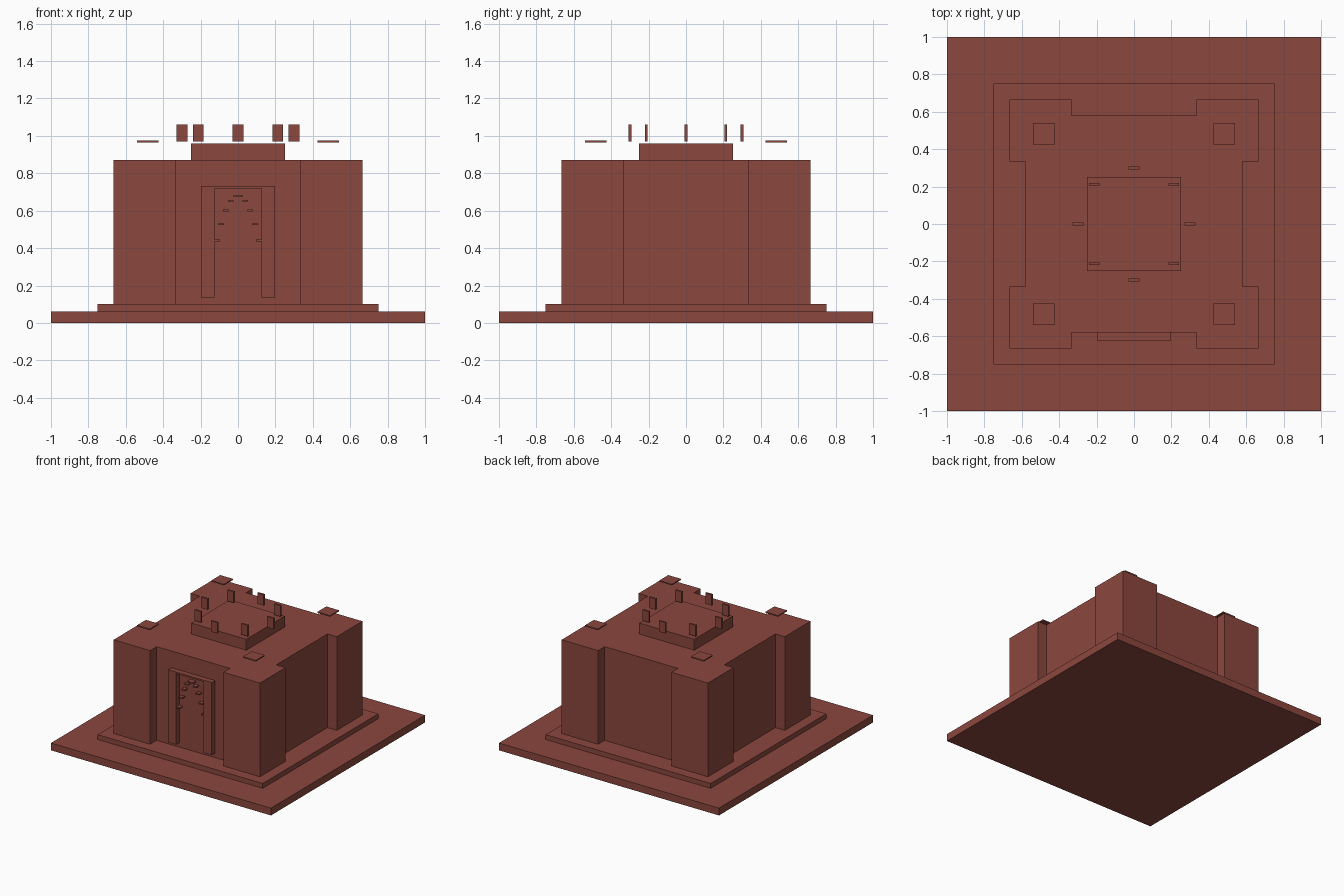
import bpy, bmesh, math
from mathutils import Matrix, Vector

if "Cube" in bpy.data.objects:
    bpy.data.objects.remove(bpy.data.objects["Cube"], do_unlink=True)

brick = bpy.data.materials.new("red_brick")
brick.use_nodes = True
COLOUR = (0.258, 0.063, 0.047, 1)
brick.diffuse_color = COLOUR
brick.node_tree.nodes["Principled BSDF"].inputs["Base Color"].default_value = COLOUR


def add_object(name, bm):
    bmesh.ops.recalc_face_normals(bm, faces=bm.faces)
    mesh = bpy.data.meshes.new(name)
    bm.to_mesh(mesh)
    bm.free()
    mesh.materials.append(brick)
    obj = bpy.data.objects.new(name, mesh)
    bpy.context.collection.objects.link(obj)
    return obj


def box(name, centre, size, bottom, top):
    """Box given by its plan centre, plan size and height range."""
    bm = bmesh.new()
    place = Matrix.Translation((*centre, (bottom + top) / 2))
    bmesh.ops.create_cube(bm, size=1, matrix=place @ Matrix.Diagonal((*size, top - bottom, 1)))
    return add_object(name, bm)


def prism(name, outline, bottom, top):
    """Plan outline raised into a solid."""
    bm = bmesh.new()
    base = bm.faces.new([bm.verts.new((p.x, p.y, bottom)) for p in outline])
    raised = bmesh.ops.extrude_face_region(bm, geom=[base])["geom"]
    verts = [v for v in raised if isinstance(v, bmesh.types.BMVert)]
    bmesh.ops.translate(bm, verts=verts, vec=(0, 0, top - bottom))
    return add_object(name, bm)


# Stepped platform
box("ground_slab", (0, 0), (2, 2), 0, 0.06)
box("plinth", (0, 0), (1.5, 1.5), 0.06, 0.1)

# Main hall with four projecting corner piers
WALL, PIER, INNER = 0.58, 0.665, 0.333
quarter = [Vector(p) for p in ((WALL, INNER), (PIER, INNER), (PIER, PIER),
                               (INNER, PIER), (INNER, WALL))]
outline = [Matrix.Rotation(k * math.pi / 2, 2) @ p for k in range(4) for p in quarter]
prism("main_hall", outline, 0.1, 0.87)

# Raised roof block
box("roof_block", (0, 0), (0.5, 0.5), 0.87, 0.96)

# Ring of small posts around the roof block
for k in range(8):
    a = k * math.pi / 4
    box(f"roof_post_{k + 1}", (0.3 * math.cos(a), 0.3 * math.sin(a)), (0.058, 0.015), 0.97, 1.06)

# Flat corner caps above the piers
for x_name, x in (("right", -0.482), ("left", 0.482)):
    for y_name, y in (("front", -0.482), ("back", 0.482)):
        box(f"corner_cap_{y_name}_{x_name}", (x, y), (0.115, 0.115), 0.965, 0.975)

# Front portal: jambs, lintel and stepped arch stones
FRONT_Y, DEPTH = -0.601, 0.046
box("portal_lintel", (0, FRONT_Y), (0.395, DEPTH), 0.72, 0.733)
for side, s in (("right", -1), ("left", 1)):
    box(f"portal_jamb_{side}", (s * 0.161, FRONT_Y), (0.073, DEPTH), 0.137, 0.72)
    for n, (x, z) in enumerate(((0.112, 0.441), (0.091, 0.528), (0.065, 0.601),
                                (0.038, 0.653), (0.012, 0.68))):
        box(f"arch_stone_{side}_{n + 1}", (s * x, FRONT_Y), (0.03, 0.04), z - 0.005, z + 0.005)
